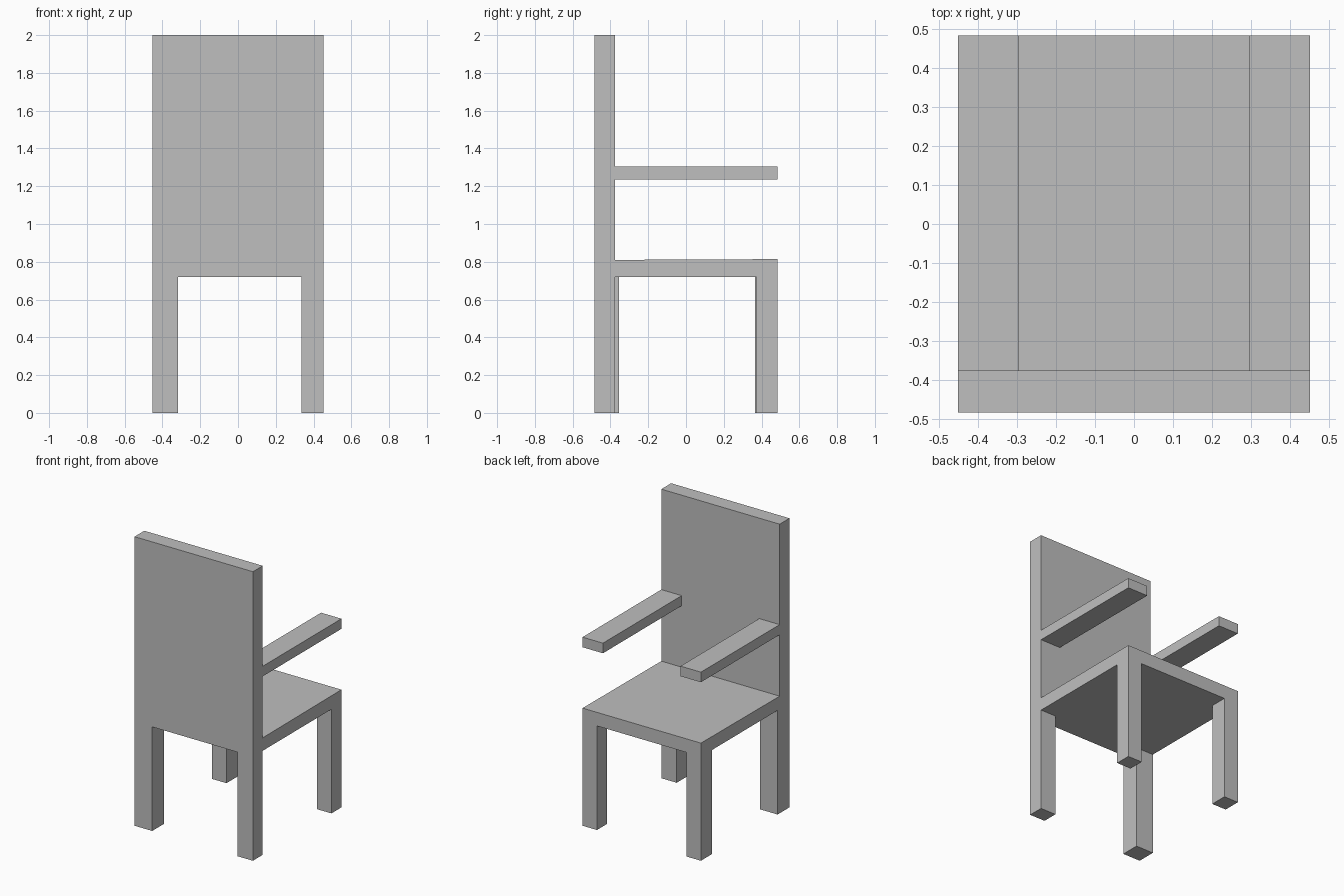
import bpy
import bmesh

if "Cube" in bpy.data.objects:
    bpy.data.objects.remove(bpy.data.objects["Cube"], do_unlink=True)

# Single plain grey finish
GREY = (0.52, 0.52, 0.52, 1.0)
grey = bpy.data.materials.new("plain grey")
grey.use_nodes = True
grey.diffuse_color = GREY
grey.node_tree.nodes["Principled BSDF"].inputs["Base Color"].default_value = GREY


def box(name, xs, ys, zs):
    """Flat-shaded box spanning the given ranges."""
    bm = bmesh.new()
    bmesh.ops.create_cube(bm, size=1)
    for v in bm.verts:
        v.co = [lo if c < 0 else hi for c, (lo, hi) in zip(v.co, (xs, ys, zs))]
    mesh = bpy.data.meshes.new(name)
    bm.to_mesh(mesh)
    bm.free()
    mesh.materials.append(grey)
    obj = bpy.data.objects.new(name, mesh)
    bpy.context.collection.objects.link(obj)
    return obj


W, D = 0.453, 0.484           # half width and half depth
PANEL = -0.377                # inner face of the backrest
SEAT_LOW, SEAT_TOP = 0.72, 0.81

# Backrest panel and seat
box("backrest", (-W, W), (-D, PANEL), (SEAT_LOW, 2.0))
seat = box("seat", (-W, W), (PANEL, D), (SEAT_LOW, SEAT_TOP))
for v in seat.data.vertices:  # slight rise along the open edge
    if v.co.y > 0 and v.co.z > SEAT_LOW + 0.01:
        v.co.z += 0.004

# Armrests
for name, side in (("left_armrest", 1), ("right_armrest", -1)):
    box(name, sorted((side * W, side * 0.297)), (PANEL, D), (1.235, 1.305))

# Legs: side, end, width, depth (slightly uneven)
legs = {
    "right_panel_leg": (-1, -1, 0.135, 0.13),
    "left_panel_leg": (1, -1, 0.118, 0.107),
    "right_seat_leg": (-1, 1, 0.11, 0.12),
    "left_seat_leg": (1, 1, 0.11, 0.11),
}
for name, (sx, sy, w, d) in legs.items():
    box(name, sorted((sx * W, sx * (W - w))), sorted((sy * D, sy * (D - d))),
        (0, SEAT_LOW))
